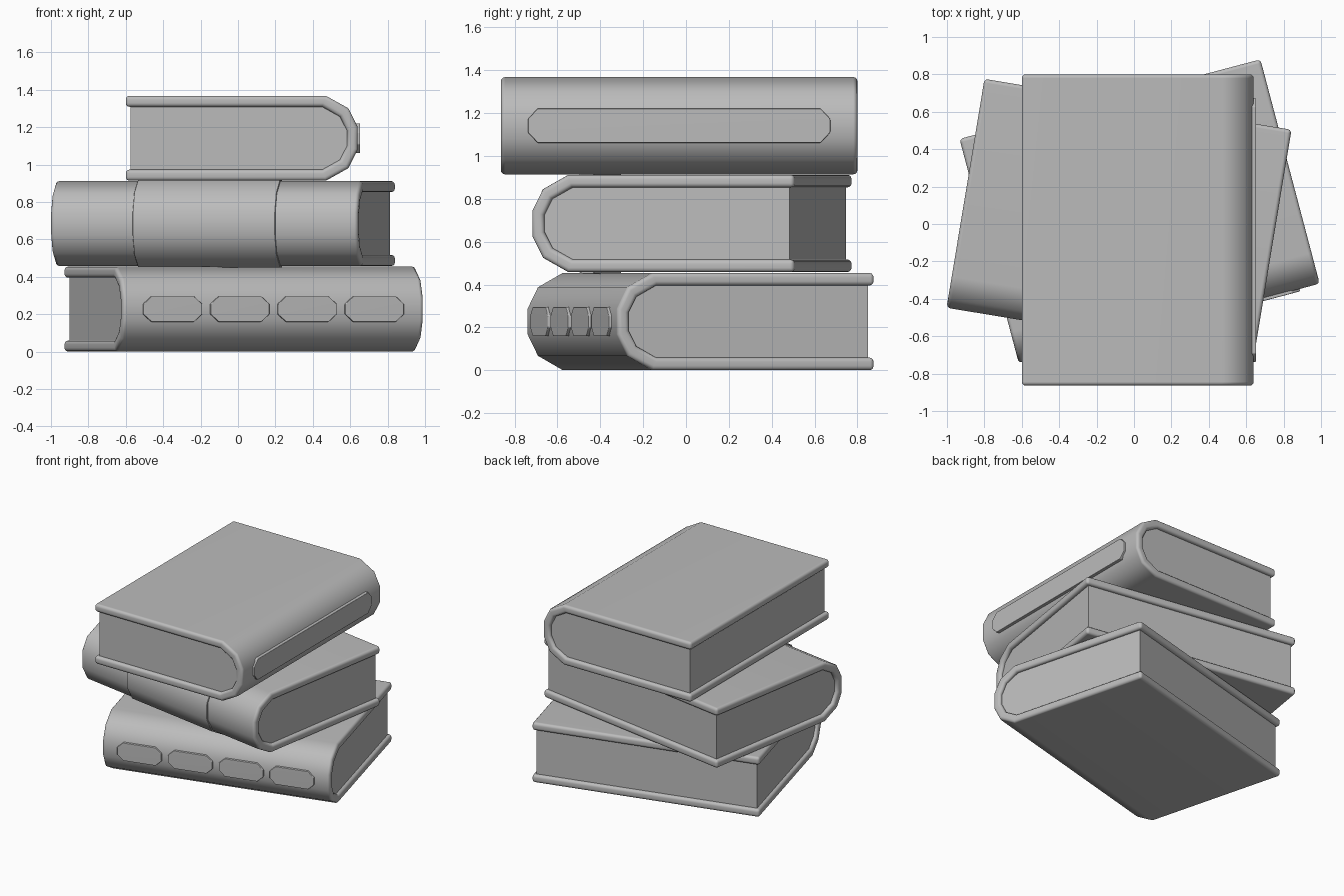
import bpy, bmesh, math
from mathutils import Matrix

if "Cube" in bpy.data.objects:
    bpy.data.objects.remove(bpy.data.objects["Cube"], do_unlink=True)

GREY = (0.5, 0.5, 0.5, 1)
mat = bpy.data.materials.new("plain_grey")
mat.use_nodes = True
mat.diffuse_color = GREY
mat.node_tree.nodes["Principled BSDF"].inputs["Base Color"].default_value = GREY

HALF_LEN, BACK = 0.832, -0.62
# Upper halves of the spine curve; every book has its spine on local +x
OUTER = [(0.45, 0.227), (0.57, 0.16), (0.62, 0.06)]
INNER = [(0.43, 0.168), (0.525, 0.115), (0.563, 0.04)]


def u_path(half, back):
    """Mirror half a spine curve into an open U that starts and ends at back."""
    top = [(back, half[0][1])] + half
    return top + [(x, -z) for x, z in reversed(top)]


def finish(name, bm, place, bevel=0.0, segments=3):
    bmesh.ops.recalc_face_normals(bm, faces=bm.faces)
    if bevel:
        edges = [e for e in bm.edges if e.calc_face_angle(0) > math.radians(40)]
        bmesh.ops.bevel(bm, geom=edges, offset=bevel, segments=segments,
                        profile=0.5, affect='EDGES', clamp_overlap=True)
    mesh = bpy.data.meshes.new(name)
    bm.to_mesh(mesh)
    bm.free()
    mesh.materials.append(mat)
    ob = bpy.data.objects.new(name, mesh)
    bpy.context.collection.objects.link(ob)
    ob.matrix_world = place
    bpy.ops.object.select_all(action='DESELECT')
    ob.select_set(True)
    bpy.context.view_layer.objects.active = ob
    bpy.ops.object.shade_smooth_by_angle(angle=math.radians(40))
    weighted = ob.modifiers.new("even_normals", 'WEIGHTED_NORMAL')
    weighted.keep_sharp = True


def shell(name, outer, inner, half_len, place, bevel):
    """U-shaped sheet between two matching paths, extruded along y."""
    bm = bmesh.new()
    rings = [[bm.verts.new((x, y, z)) for x, z in path]
             for y in (-half_len, half_len) for path in (outer, inner)]
    o0, i0, o1, i1 = rings
    for a, b in ((o0, i0), (o1, i1), (o0, o1), (i0, i1)):
        for k in range(len(a) - 1):
            bm.faces.new((a[k], a[k + 1], b[k + 1], b[k]))
    for k in (0, -1):
        bm.faces.new((o0[k], i0[k], i1[k], o1[k]))
    finish(name, bm, place, bevel)


def prism(name, outline, depth, place, bevel=0.0):
    """Extrude a closed 3D outline along the depth vector."""
    bm = bmesh.new()
    face = bm.faces.new([bm.verts.new(p) for p in outline])
    new = bmesh.ops.extrude_face_region(bm, geom=[face])["geom"]
    bmesh.ops.translate(bm, vec=depth, verts=[v for v in new if isinstance(v, bmesh.types.BMVert)])
    finish(name, bm, place, bevel, 2)


def label(name, y, half_w, half_h, place):
    """Raised plate with clipped corners on the spine."""
    w, h, cut = half_w, half_h, 0.045
    corners = [(-w, h * 0.4), (-w + cut, h), (w - cut, h), (w, h * 0.4)]
    corners += [(a, -b) for a, b in reversed(corners)]
    prism(name, [(0.58, y + a, b) for a, b in corners], (0.053, 0, 0), place, 0.005)


def book(name, x, y, z, turn):
    place = Matrix.Translation((x, y, z)) @ Matrix.Rotation(math.radians(turn), 4, 'Z')
    shell(name + "_cover", u_path(OUTER, BACK), u_path(INNER, BACK), HALF_LEN, place, 0.02)
    inset = HALF_LEN - 0.025
    block = u_path([(px + 0.004, pz + 0.004) for px, pz in INNER], BACK + 0.025)
    prism(name + "_pages", [(px, -inset, pz) for px, pz in block], (0, 2 * inset, 0), place)
    return place


# Bottom book with four small spine labels
place = book("bottom_book", 0.03, 0.068, 0.2275, -75.2)
for i in range(4):
    label(f"bottom_book_label_{i + 1}", (i - 1.5) * 0.372, 0.163, 0.068, place)

# Middle book with a wide band wrapped round the spine
place = book("middle_book", -0.08, 0.028, 0.685, -99.4)
raised = [(0.453, 0.236), (0.577, 0.167), (0.629, 0.062)]
sunk = [(0.44, 0.21), (0.56, 0.145), (0.60, 0.055)]
shell("middle_book_band", u_path(raised, 0.40), u_path(sunk, 0.40), 0.386, place, 0.004)

# Top book with one long spine label
place = book("top_book", 0.02, -0.032, 1.141, 0)
label("top_book_label", 0, 0.705, 0.08, place)
